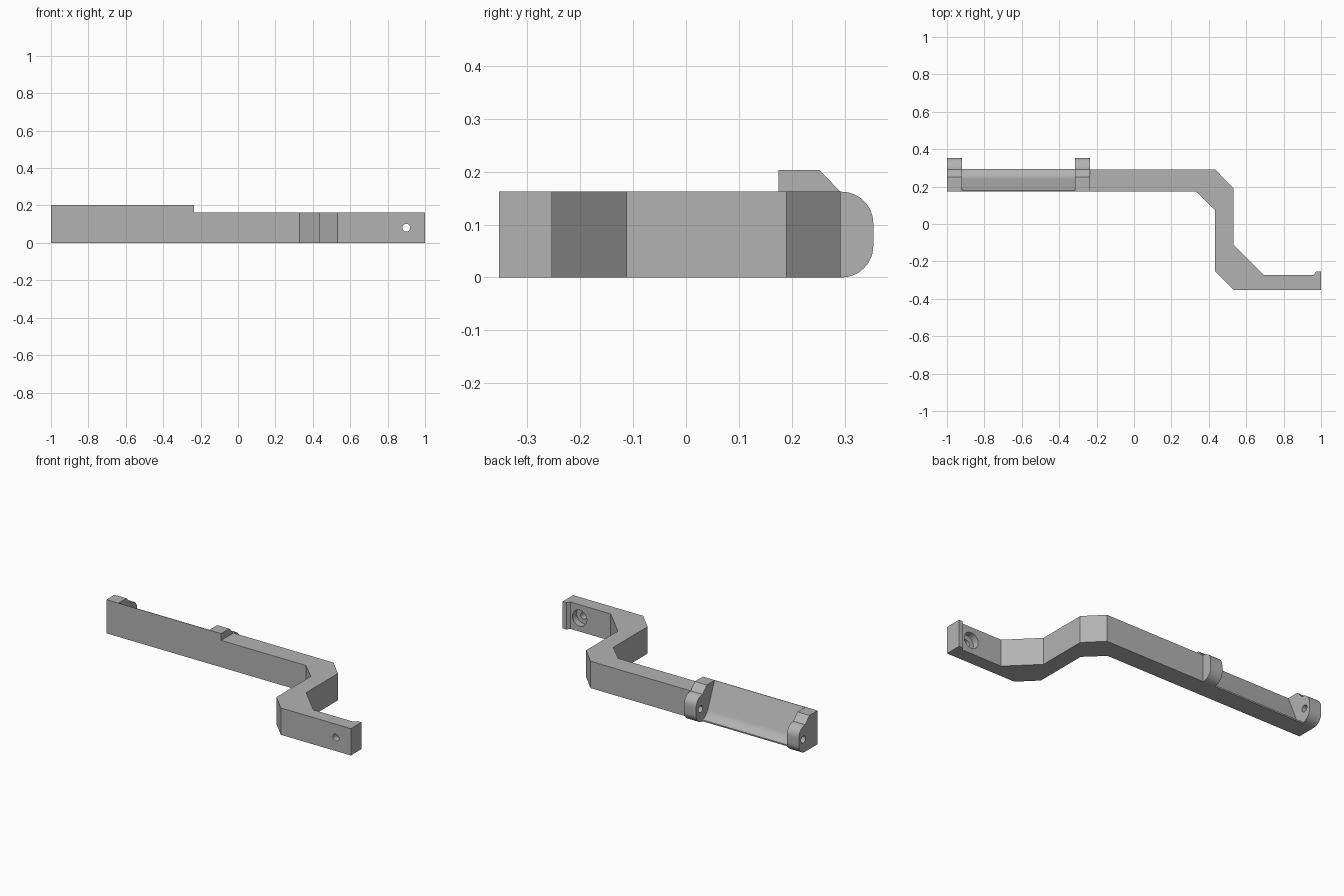
import bpy, bmesh, math
from mathutils import Vector

if "Cube" in bpy.data.objects:
    bpy.data.objects.remove(bpy.data.objects["Cube"])

grey = bpy.data.materials.new("plain grey")
grey.use_nodes = True
colour = (0.45, 0.45, 0.45, 1)
grey.diffuse_color = colour
grey.node_tree.nodes["Principled BSDF"].inputs["Base Color"].default_value = colour


def prism(name, outline, place, start, end):
    """Extrude a closed 2D outline; place(u, v, t) maps it into space."""
    bm = bmesh.new()
    face = bm.faces.new([bm.verts.new(place(u, v, start)) for u, v in outline])
    move = Vector(place(0, 0, end)) - Vector(place(0, 0, start))
    new = bmesh.ops.extrude_face_region(bm, geom=[face])["geom"]
    bmesh.ops.translate(bm, vec=move, verts=[g for g in new if isinstance(g, bmesh.types.BMVert)])
    bmesh.ops.recalc_face_normals(bm, faces=bm.faces)
    mesh = bpy.data.meshes.new(name)
    bm.to_mesh(mesh)
    bm.free()
    mesh.materials.append(grey)
    obj = bpy.data.objects.new(name, mesh)
    bpy.context.collection.objects.link(obj)
    return obj


def arc(cu, cv, r, a0, a1, n):
    steps = [math.radians(a0 + (a1 - a0) * i / n) for i in range(n + 1)]
    return [(cu + r * math.cos(a), cv + r * math.sin(a)) for a in steps]


def combine(target, other, operation):
    mod = target.modifiers.new(operation.lower(), "BOOLEAN")
    mod.operation, mod.object, mod.solver = operation, other, "EXACT"
    bpy.context.view_layer.objects.active = target
    bpy.ops.object.modifier_apply(modifier=mod.name)
    bpy.data.objects.remove(other)


def along_x(u, v, t):
    return (t, u, v)


def along_y(u, v, t):
    return (u, t, v)


def along_z(u, v, t):
    return (u, v, t)


H, TOP = 0.162, 0.203       # beam height, raised height
FRONT, BACK = 0.175, 0.292  # depth of the straight beam
EAR, SEAT_END = 0.08, -0.235
PIN_Y, PIN_Z = 0.311, 0.081

# Cranked arm with a small lip at the foot end
arm = prism("cranked_arm", [
    (SEAT_END, FRONT), (0.33, FRONT), (0.433, 0.075), (0.433, -0.253), (0.533, -0.353),
    (1, -0.353), (1, -0.253), (0.975, -0.253), (0.96, -0.272), (0.693, -0.272),
    (0.533, -0.112), (0.533, 0.19), (0.433, BACK), (SEAT_END, BACK)], along_z, 0, H)

# Sloping seat with a hollow foot, running between the two ears
hollow = arc(PIN_Y, PIN_Z, 0.075, 202, 256, 12)
seat = prism("sloped_seat", [(FRONT, 0), (FRONT, TOP), (FRONT + 0.003, TOP)] + hollow
             + [(BACK, 0)], along_x, -1 + EAR, SEAT_END - EAR)
combine(arm, seat, "UNION")

# Hinge ears with rounded backs
r = 0.06
ear_outline = ([(FRONT, 0)] + arc(0.354 - r, r, r, -90, 0, 12)
               + arc(0.354 - r, H - r, r, 0, 90, 12)
               + [(BACK, H), (0.252, TOP), (FRONT, TOP)])
for x in (-1, SEAT_END - EAR):
    combine(arm, prism("hinge_ear", ear_outline, along_x, x, x + EAR), "UNION")

# Pin hole through both ears, screw hole and its counterbore in the foot
pin = arc(PIN_Y, PIN_Z, 0.021, 0, 345, 23)
combine(arm, prism("pin_cutter", pin, along_x, -1.1, SEAT_END + 0.0), "DIFFERENCE")
for radius, y in ((0.021, -0.4), (0.048, -0.312)):
    ring = arc(0.9, PIN_Z, radius, 0, 348.75, 31)
    combine(arm, prism("screw_cutter", ring, along_y, y, -0.2), "DIFFERENCE")

# Merge flat regions and shade
bm = bmesh.new()
bm.from_mesh(arm.data)
bmesh.ops.remove_doubles(bm, verts=bm.verts, dist=0.0003)
bmesh.ops.dissolve_limit(bm, angle_limit=0.01, verts=bm.verts, edges=bm.edges)
bm.to_mesh(arm.data)
bm.free()
bpy.ops.object.select_all(action="DESELECT")
arm.select_set(True)
bpy.context.view_layer.objects.active = arm
bpy.ops.object.shade_smooth_by_angle(angle=math.radians(25))
